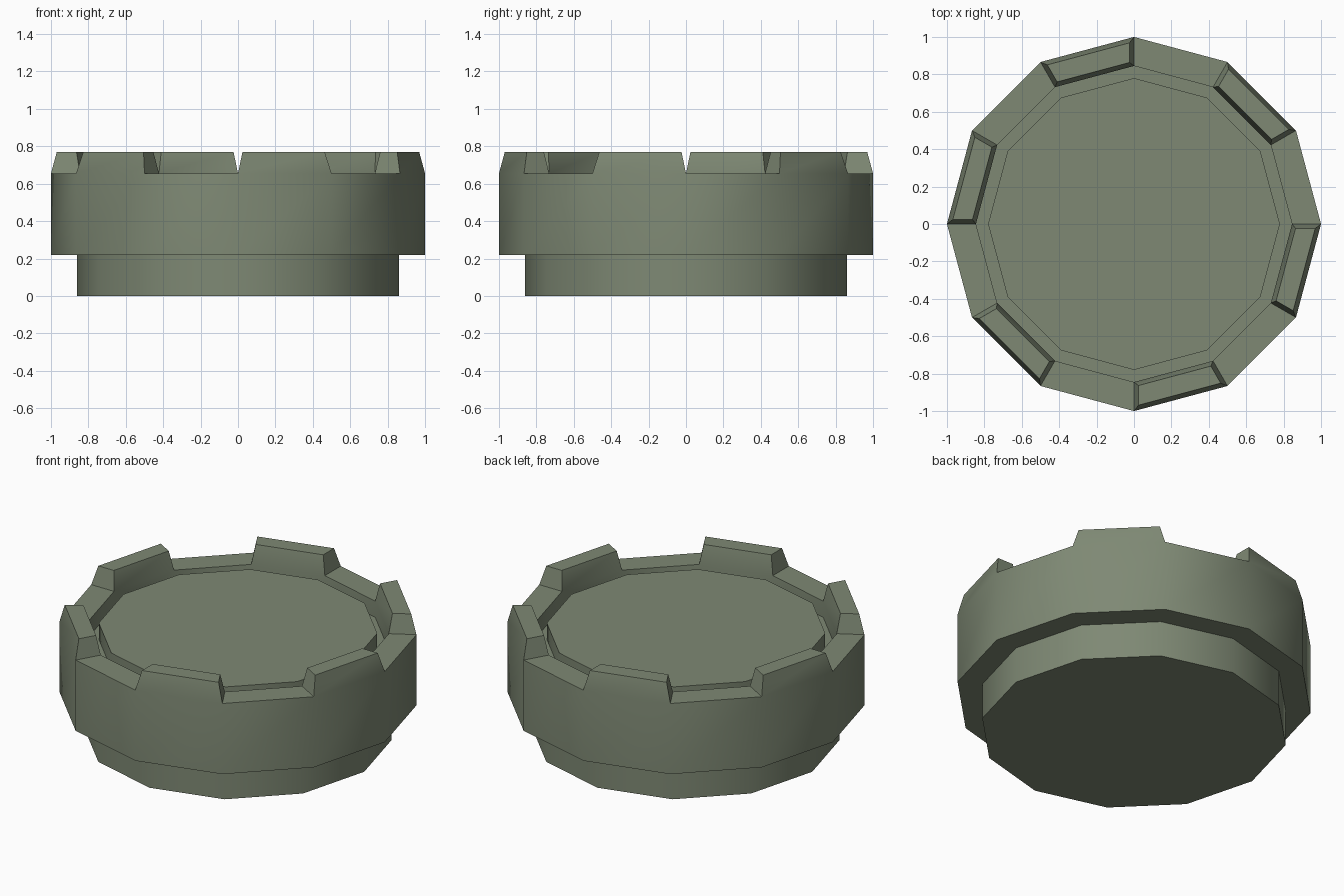
import bpy, bmesh, math

if "Cube" in bpy.data.objects:
    bpy.data.objects.remove(bpy.data.objects["Cube"])

SIDES = 12
green = bpy.data.materials.new("grey green")
green.diffuse_color = (0.21, 0.25, 0.175, 1)
green.use_nodes = True
green.node_tree.nodes["Principled BSDF"].inputs["Base Color"].default_value = green.diffuse_color

bm = bmesh.new()

# Profile (radius, height): foot, drum, rim, groove, raised floor
profile = [(0.86, 0), (0.86, 0.22), (1, 0.22), (1, 0.655),
           (0.845, 0.655), (0.845, 0.555), (0.78, 0.555), (0.78, 0.655)]
rings = []
for r, z in profile:
    rings.append([bm.verts.new((r * math.cos(math.tau * i / SIDES),
                                r * math.sin(math.tau * i / SIDES), z))
                  for i in range(SIDES)])

rim_faces = []
for k in range(len(rings) - 1):
    a, b = rings[k], rings[k + 1]
    for i in range(SIDES):
        j = (i + 1) % SIDES
        f = bm.faces.new((a[i], a[j], b[j], b[i]))
        if k == 3 and i % 2 == 1:
            rim_faces.append(f)

# Underside and floor caps
bm.faces.new(list(reversed(rings[0])))
bm.faces.new(rings[-1])
bm.normal_update()

# Tapered battlements on every other rim segment
bmesh.ops.inset_individual(bm, faces=rim_faces, thickness=0.024,
                           depth=0.115, use_even_offset=True)
bmesh.ops.recalc_face_normals(bm, faces=bm.faces[:])

mesh = bpy.data.meshes.new("turret_top")
bm.to_mesh(mesh)
bm.free()
mesh.materials.append(green)
turret = bpy.data.objects.new("turret_top", mesh)
bpy.context.collection.objects.link(turret)

# Smooth the drum, keep the steps sharp
bpy.context.view_layer.objects.active = turret
turret.select_set(True)
bpy.ops.object.shade_smooth_by_angle(angle=math.radians(35))
